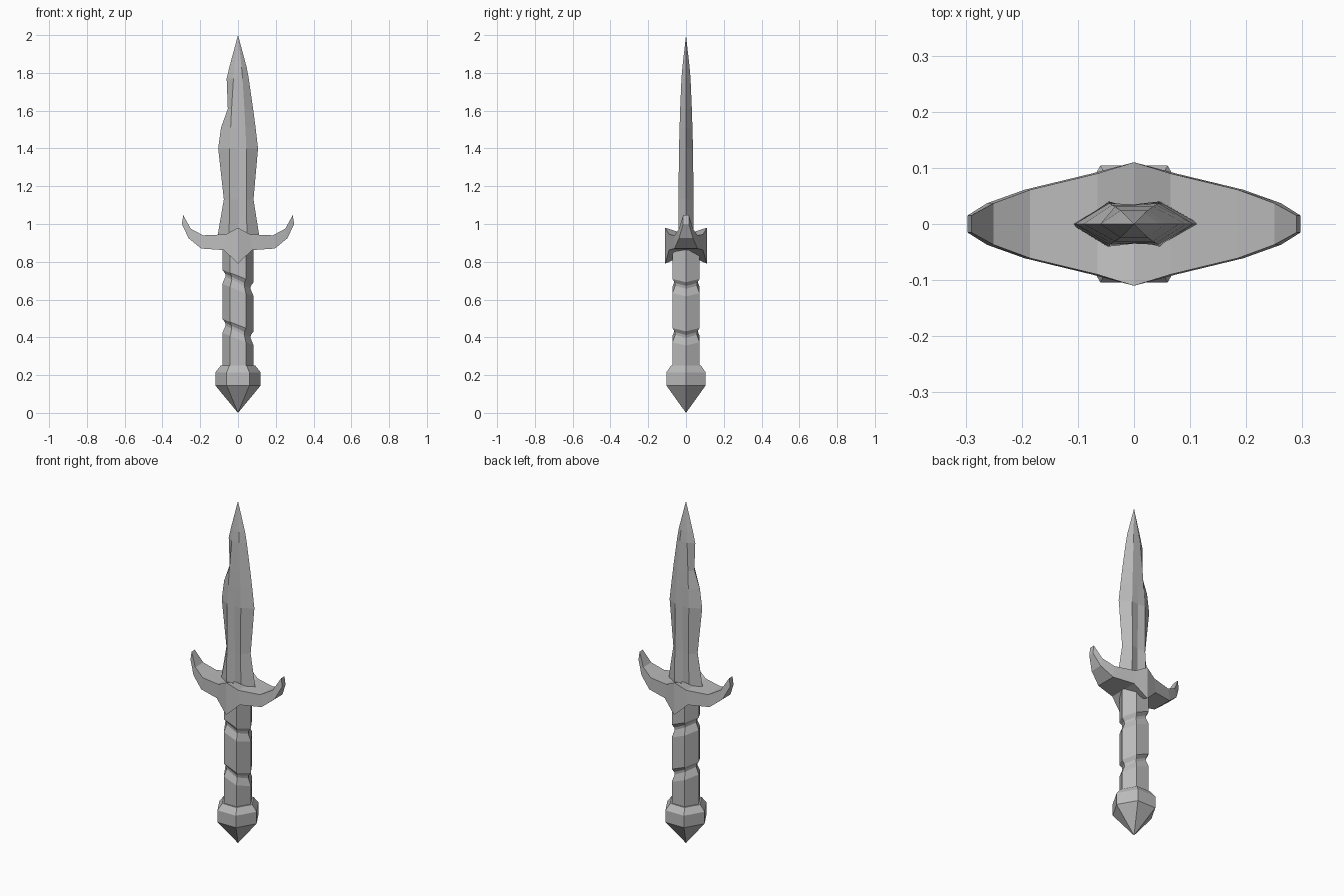
import bpy, bmesh, math

cube = bpy.data.objects.get("Cube")
if cube:
    bpy.data.objects.remove(cube, do_unlink=True)

steel = bpy.data.materials.new("grey steel")
steel.use_nodes = True
grey = (0.5, 0.5, 0.5, 1)
steel.diffuse_color = grey
steel.node_tree.nodes["Principled BSDF"].inputs["Base Color"].default_value = grey


def loft(name, rings):
    """Skin a stack of equal-sized rings, cap both ends and merge points."""
    bm = bmesh.new()
    rows = [[bm.verts.new(p) for p in ring] for ring in rings]
    n = len(rows[0])
    for a, b in zip(rows, rows[1:]):
        for i in range(n):
            j = (i + 1) % n
            bm.faces.new((a[i], a[j], b[j], b[i]))
    bm.faces.new(rows[0][::-1])
    bm.faces.new(rows[-1])
    bmesh.ops.remove_doubles(bm, verts=bm.verts, dist=0.0005)
    bmesh.ops.recalc_face_normals(bm, faces=bm.faces)
    mesh = bpy.data.meshes.new(name)
    bm.to_mesh(mesh)
    bm.free()
    mesh.materials.append(steel)
    obj = bpy.data.objects.new(name, mesh)
    bpy.context.collection.objects.link(obj)
    return obj


def hexagon(radius, z, tilt=0.0):
    ring = []
    for i in range(6):
        a = i * math.pi / 3
        ring.append((radius * math.cos(a), radius * math.sin(a), z - tilt * math.cos(a)))
    return ring


# Blade: z, left edge, right edge, bevel half width, half thickness, groove half thickness
def blade_ring(z, left, right, b, t, g):
    return [(-left, 0, z), (-b, -t, z), (0, -g, z), (b, -t, z),
            (right, 0, z), (b, t, z), (0, g, z), (-b, t, z)]


blade = [
    (0.91, 0.113, 0.117, 0.048, 0.040, 0.028),
    (1.13, 0.075, 0.082, 0.044, 0.040, 0.028),
    (1.40, 0.105, 0.106, 0.044, 0.037, 0.035),
    (1.51, 0.090, 0.093, 0.039, 0.034, 0.034),
    (1.61, 0.054, 0.080, 0.034, 0.031, 0.031),
    (1.77, 0.060, 0.057, 0.024, 0.024, 0.024),
    (1.83, 0.046, 0.046, 0.019, 0.019, 0.019),
    (2.00, 0, 0, 0, 0, 0),
]
loft("blade", [blade_ring(*s) for s in blade])

# Guard: top x, top z, bottom x, bottom z, half depth
arm = [
    (0.065, 0.945, 0.075, 0.862, 0.090),
    (0.185, 0.940, 0.195, 0.870, 0.061),
    (0.250, 0.975, 0.262, 0.925, 0.037),
    (0.290, 1.047, 0.297, 1.000, 0.015),
]


def guard_ring(side, xt, zt, xb, zb, h):
    xt, xb = side * xt, side * xb
    return [(xt, -h, zt), (xt, 0, zt), (xt, h, zt),
            (xb, h, zb), (xb, 0, zb), (xb, -h, zb)]


# The middle rises to points on the front and back only
middle = [(0, -0.11, 0.98), (0, 0, 0.945), (0, 0.11, 0.98),
          (0, 0.11, 0.79), (0, 0, 0.84), (0, -0.11, 0.79)]
loft("guard", [guard_ring(-1, *s) for s in reversed(arm)] + [middle]
     + [guard_ring(1, *s) for s in arm])

# Grip with two slanted grooves
grip = [hexagon(0.083, 0.23)]
for c in (0.43, 0.69):
    for radius, dz in ((0.083, -0.04), (0.066, 0.0), (0.068, 0.015), (0.083, 0.035)):
        grip.append(hexagon(radius, c + dz, 0.033))
grip.append(hexagon(0.083, 0.87))
loft("grip", grip)

# Pommel
loft("pommel", [hexagon(r, z) for r, z in
                ((0, 0), (0.12, 0.145), (0.12, 0.215), (0.092, 0.25))])
